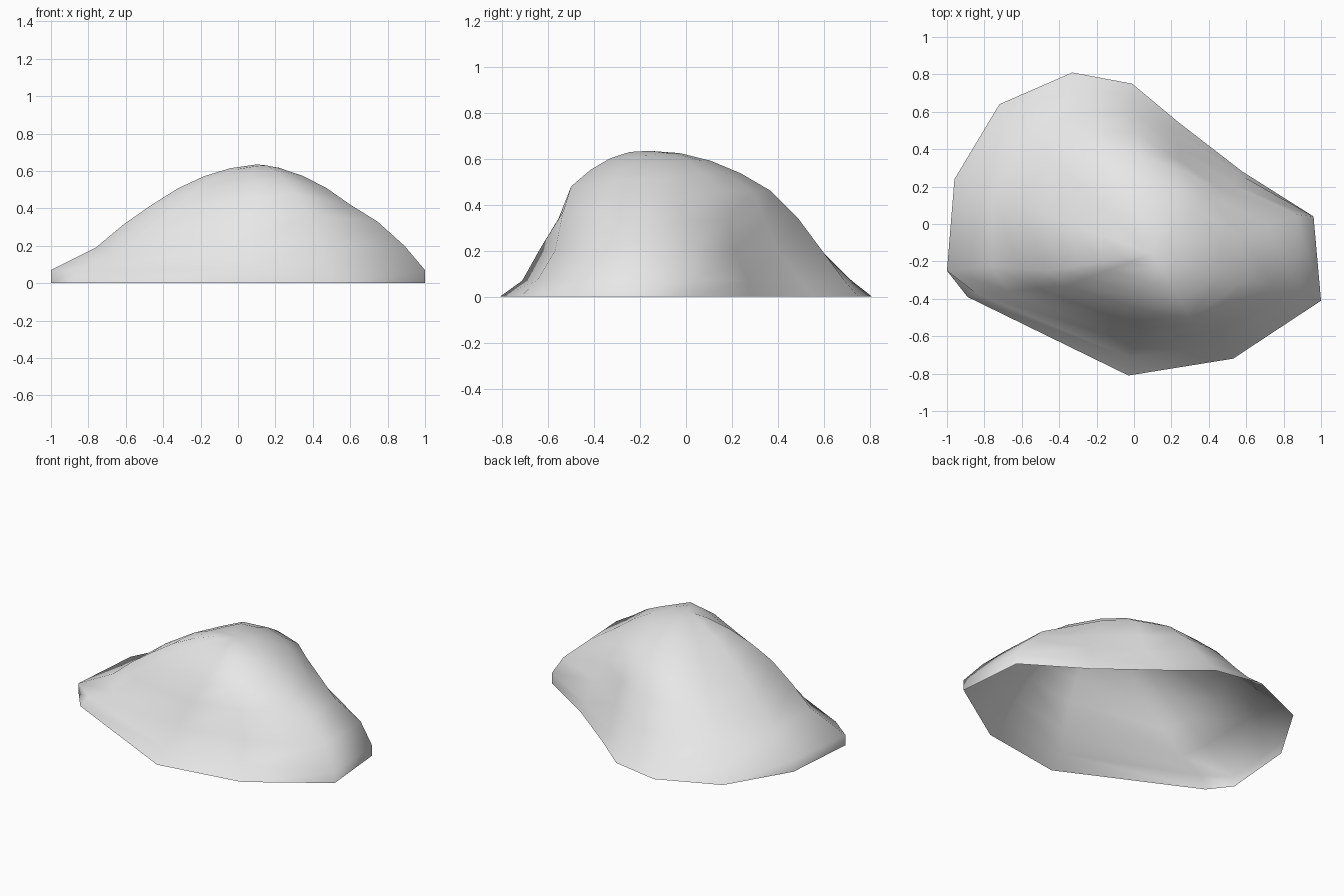
import bpy
import bmesh
from mathutils import Vector

default_cube = bpy.data.objects.get("Cube")
if default_cube:
    bpy.data.objects.remove(default_cube, do_unlink=True)

SUMMIT = Vector((.1, -.16, .635))
FOOT_HEIGHT = .07
CROWN_RISE = .18

# Spokes around the rock: base outline, foot taper, lower slope, shoulder, bulge
SPOKES = [
    ((1, -.41), 1, (.89, -.36, .2), (.6, -.3, .42), .02),
    ((.96, .04), 1, (.87, .05, .2), (.57, -.06, .43), .02),
    ((.58, .28), .96, (.53, .21, .2), (.39, .16, .46), 0),
    ((.23, .55), .92, (.24, .4, .2), (.24, .29, .46), 0),
    ((-.01, .75), .92, (0, .6, .19), (.03, .37, .46), .02),
    ((-.33, .81), .89, (-.3, .6, .19), (-.2, .36, .45), .02),
    ((-.72, .64), .93, (-.58, .47, .19), (-.33, .25, .42), .02),
    ((-.96, .24), 1, (-.75, .15, .19), (-.45, .04, .41), .01),
    ((-1, -.25), 1, (-.76, -.23, .19), (-.46, -.25, .42), .01),
    ((-.89, -.39), .95, (-.67, -.36, .14), (-.36, -.33, .39), 0),
    ((-.03, -.81), .88, (.01, -.64, .2), (.06, -.47, .46), .01),
    ((.53, -.72), .9, (.45, -.57, .2), (.3, -.5, .48), .03),
]


def spoke_points(base, taper, low, high, bulge):
    """Climb one spoke from the ground to just below the summit."""
    low, high = Vector(low), Vector(high)
    ground = Vector((*base, 0))
    foot = ground * taper
    foot.z = FOOT_HEIGHT
    middle = low.lerp(high, .5)
    middle.z += bulge
    points = [ground, foot, low, middle, high]
    for step in (.25, .5, .75):
        point = high.lerp(SUMMIT, step)
        point.z += CROWN_RISE * step * (1 - step)
        points.append(point)
    return points


def make_material(name, colour):
    material = bpy.data.materials.new(name)
    material.use_nodes = True
    material.diffuse_color = colour
    shader = material.node_tree.nodes["Principled BSDF"]
    shader.inputs["Base Color"].default_value = colour
    shader.inputs["Roughness"].default_value = .9
    return material


# Rock shell, open underneath
bm = bmesh.new()
columns = [[bm.verts.new(p) for p in spoke_points(*spoke)] for spoke in SPOKES]
summit = bm.verts.new(SUMMIT)
for index, column in enumerate(columns):
    following = columns[(index + 1) % len(columns)]
    for level in range(len(column) - 1):
        bm.faces.new((column[level], following[level],
                      following[level + 1], column[level + 1]))
    bm.faces.new((column[-1], following[-1], summit))
for face in bm.faces:
    face.smooth = True

mesh = bpy.data.meshes.new("rock_shell")
bm.to_mesh(mesh)
bm.free()
mesh.materials.append(make_material("pale grey stone", (.8, .8, .8, 1)))
rock = bpy.data.objects.new("rock_shell", mesh)
bpy.context.collection.objects.link(rock)
